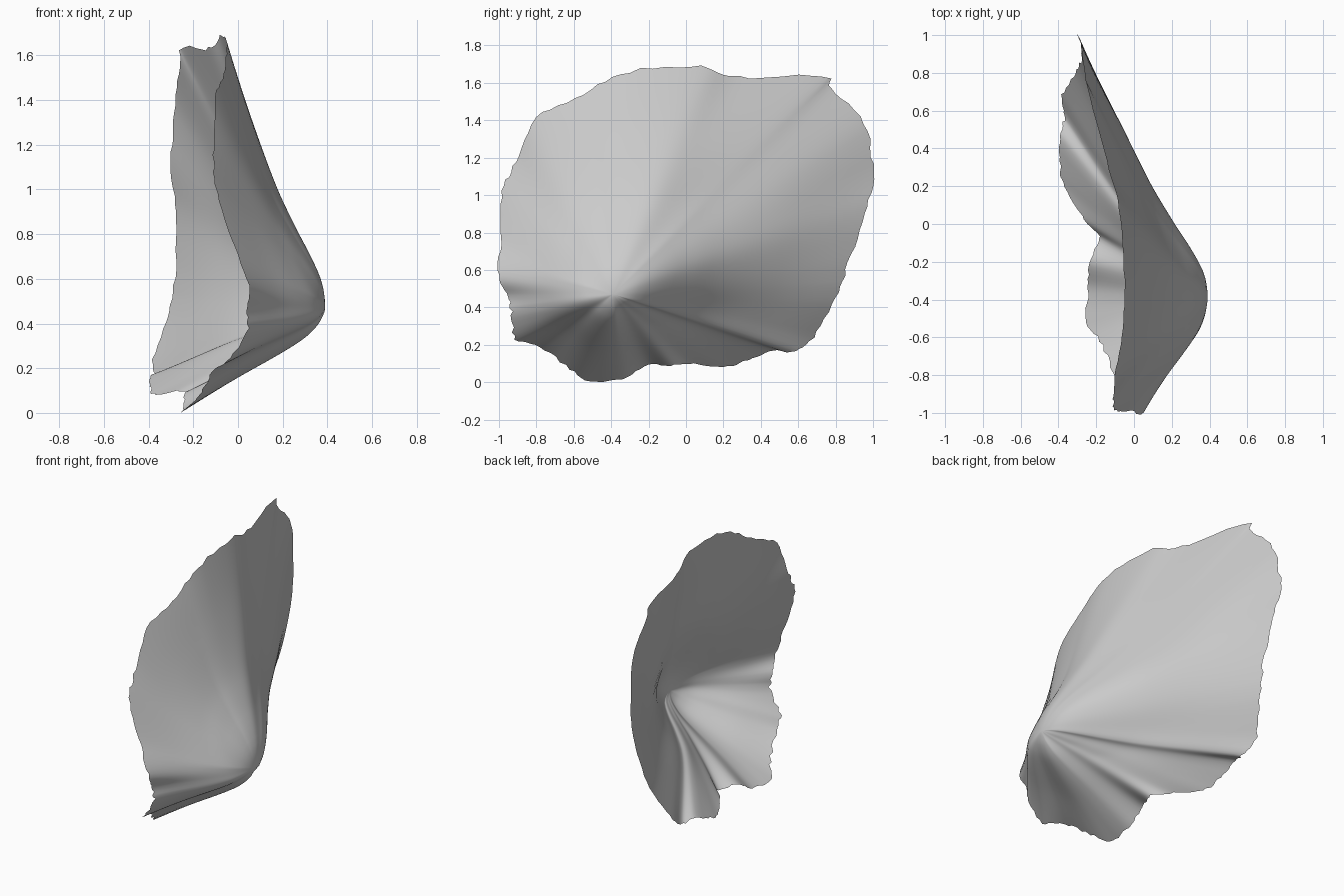
import bpy, bmesh, math, random
from mathutils import Vector

random.seed(4)
cube = bpy.data.objects.get("Cube")
if cube:
    bpy.data.objects.remove(cube, do_unlink=True)

STEPS = 6      # rim subdivisions between control points
RINGS = 28     # rings from the peak to the rim
SPREAD = 7     # rim samples averaged on each side for the body of the shell
PEAK = Vector((0.39, -0.39, 0.47))

# Rim control points in hundredths: (y, z, x), anticlockwise from the lowest point
RIM = [(-50, 0, -26), (-34, 2, -24), (-20, 9, -24), (-8, 9, -18), (2, 10, -26),
       (20, 8, -37), (33, 12, -39), (47, 17, -39), (57, 16, -37), (68, 24, -38),
       (80, 45, -31), (87, 64, -28), (96, 90, -28), (100, 112, -30), (95, 138, -28),
       (78, 157, -26), (73, 164, -25), (28, 163, -13), (8, 169, -8), (-30, 166, -5),
       (-55, 154, -6), (-80, 141, -10), (-91, 118, -11), (-98, 102, -10),
       (-99, 78, -3), (-100, 57, 5), (-95, 46, 4), (-93, 36, 4), (-91, 23, -5),
       (-78, 19, -11), (-62, 7, -18)]

# Drop of the surface from peak (0) to rim (1): concave flare and rounder front
STATION = [0, .09, .18, .3, .45, .7, 1]
FLARE = [0, .03, .13, .3, .49, .73, 1]
ROUND = [0, .02, .06, .15, .32, .64, 1]

# Radial folds: (direction in degrees, width, height)
FOLDS = [(22, 14, .025), (-9, 13, -.022), (64, 13, .018), (105, 22, -.012),
         (190, 13, .018), (216, 13, -.015)]


def catmull(a, b, c, d, t):
    return 0.5 * (2 * b + (c - a) * t + (2 * a - 5 * b + 4 * c - d) * t ** 2
                  + (3 * b - a - 3 * c + d) * t ** 3)


def profile(values, t):
    """Smooth lookup with slopes taken from neighbouring stations."""
    last = len(STATION) - 1
    i = next(k for k in range(last) if t <= STATION[k + 1])

    def slope(k):
        if k == 0:
            return 0
        lo, hi = k - 1, min(k + 1, last)
        return (values[hi] - values[lo]) / (STATION[hi] - STATION[lo])

    h = STATION[i + 1] - STATION[i]
    u = (t - STATION[i]) / h
    return (values[i] * (1 + 2 * u) * (1 - u) ** 2 + slope(i) * h * u * (1 - u) ** 2
            + values[i + 1] * u * u * (3 - 2 * u) + slope(i + 1) * h * u * u * (u - 1))


def fold(angle, centre, width):
    """Bell weight around a direction in degrees."""
    gap = (angle - centre + 180) % 360 - 180
    return math.exp(-(gap / width) ** 2)


# Ragged rim, and a softened copy that steers the inner surface
points = [Vector((x, y, z)) / 100 for y, z, x in RIM]
count = len(points)
clean = []
for i in range(count):
    four = [points[(i + k) % count] for k in (-1, 0, 1, 2)]
    clean += [catmull(*four, s / STEPS) for s in range(STEPS)]
total = len(clean)
rim = [p + (p - PEAK).normalized() * random.uniform(-0.01, 0.01) for p in clean]
weights = {k: SPREAD + 1 - abs(k) for k in range(-SPREAD, SPREAD + 1)}
soft = [sum((clean[(j + k) % total] * w for k, w in weights.items()), Vector())
        / sum(weights.values()) for j in range(total)]


def surface(j, t):
    ray = soft[j] - PEAK
    angle = math.degrees(math.atan2(ray.z, ray.y))
    mix = min(1, max(0, 0.5 + 0.9 * math.cos(math.radians(angle - 220))))
    drop = (1 - mix) * profile(FLARE, t) + mix * profile(ROUND, t)
    p = PEAK + ray * t
    p.x = PEAK.x + ray.x * drop
    # Folds fade out at the peak and rim
    swell = math.sin(math.pi * t) ** 2
    p.x += swell * sum(height * fold(angle, c, width) for c, width, height in FOLDS)
    # Ragged detail grows towards the rim
    p += (rim[j] - soft[j]) * t ** 4
    p.z = max(p.z, 0)
    return p


# Shell sheet: concentric rings closed by a fan at the peak
bm = bmesh.new()
tip = bm.verts.new(PEAK)
rings = [[bm.verts.new(surface(j, r / RINGS)) for j in range(total)]
         for r in range(1, RINGS + 1)]
for j in range(total):
    k = (j + 1) % total
    bm.faces.new((tip, rings[0][j], rings[0][k]))
    for inner, outer in zip(rings, rings[1:]):
        bm.faces.new((inner[j], outer[j], outer[k], inner[k]))
for face in bm.faces:
    face.smooth = True
mesh = bpy.data.meshes.new("shell")
bm.to_mesh(mesh)
bm.free()
shell = bpy.data.objects.new("shell", mesh)
bpy.context.collection.objects.link(shell)

# Plain grey material
grey = bpy.data.materials.new("light grey")
grey.use_nodes = True
colour = (0.6, 0.6, 0.6, 1)
grey.diffuse_color = colour
grey.node_tree.nodes["Principled BSDF"].inputs["Base Color"].default_value = colour
mesh.materials.append(grey)
